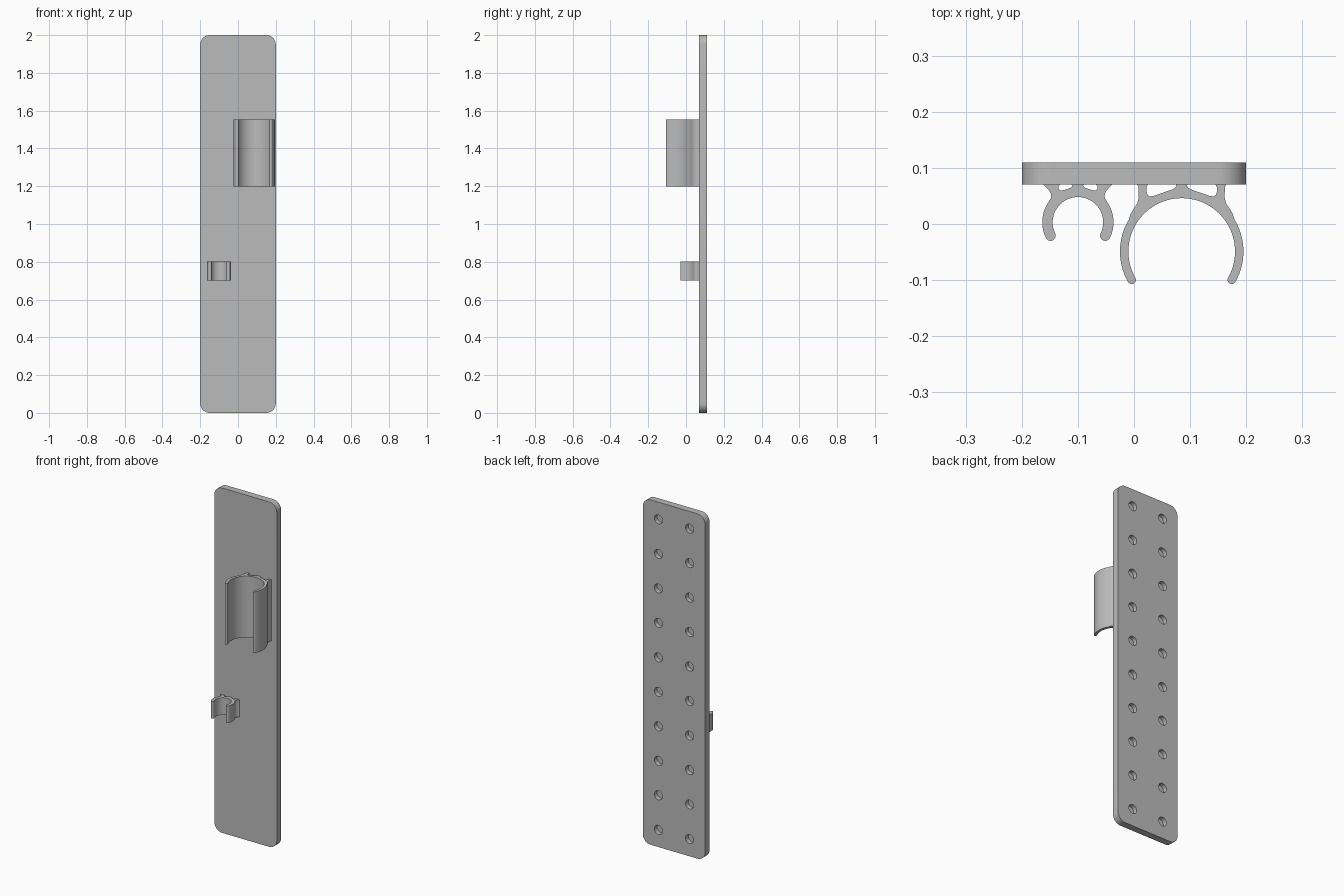
import bpy, bmesh, math
from math import cos, sin, radians

old = bpy.data.objects.get("Cube")
if old:
    bpy.data.objects.remove(old, do_unlink=True)

GREY = (0.5, 0.5, 0.5, 1)
grey = bpy.data.materials.new("matte grey")
grey.use_nodes = True
grey.diffuse_color = GREY
grey.node_tree.nodes["Principled BSDF"].inputs["Base Color"].default_value = GREY

PLATE_FRONT, PLATE_BACK = 0.07, 0.11


def arc(cx, cy, r, a0, a1, n):
    steps = [radians(a0 + (a1 - a0) * i / n) for i in range(n + 1)]
    return [(cx + r * cos(a), cy + r * sin(a)) for a in steps]


def make_object(name, bm):
    bmesh.ops.recalc_face_normals(bm, faces=bm.faces)
    mesh = bpy.data.meshes.new(name)
    bm.to_mesh(mesh)
    bm.free()
    mesh.materials.append(grey)
    ob = bpy.data.objects.new(name, mesh)
    bpy.context.collection.objects.link(ob)
    return ob


def prism(name, points, shift):
    """Extrude a closed outline of 3D points along a vector."""
    bm = bmesh.new()
    face = bm.faces.new([bm.verts.new(p) for p in points])
    ext = bmesh.ops.extrude_face_region(bm, geom=[face], use_keep_orig=True)
    moved = [v for v in ext["geom"] if isinstance(v, bmesh.types.BMVert)]
    bmesh.ops.translate(bm, verts=moved, vec=shift)
    return make_object(name, bm)


def smooth(ob):
    bpy.ops.object.select_all(action="DESELECT")
    ob.select_set(True)
    bpy.context.view_layer.objects.active = ob
    bpy.ops.object.shade_smooth_by_angle(angle=radians(35))


# Back plate with rounded corners
outline = []
for cx, cz, start in ((0.15, 1.95, 0), (-0.15, 1.95, 90), (-0.15, 0.05, 180), (0.15, 0.05, 270)):
    outline += arc(cx, cz, 0.05, start, start + 90, 10)
plate = prism("back_plate", [(x, PLATE_FRONT, z) for x, z in outline],
              (0, PLATE_BACK - PLATE_FRONT, 0))

# Two columns of blind round holes in the back
HOLE_RADIUS, HOLE_DEPTH = 0.026, 0.025
bm = bmesh.new()
for x in (-0.1, 0.1):
    for row in range(10):
        rim = [bm.verts.new((px, PLATE_BACK - HOLE_DEPTH, pz))
               for px, pz in arc(x, 0.1 + 0.2 * row, HOLE_RADIUS, 0, 345, 23)]
        ext = bmesh.ops.extrude_face_region(bm, geom=[bm.faces.new(rim)], use_keep_orig=True)
        bmesh.ops.translate(bm, vec=(0, 0.05, 0),
                            verts=[v for v in ext["geom"] if isinstance(v, bmesh.types.BMVert)])
cutter = make_object("hole_cutter", bm)
cutter.hide_render = True
mod = plate.modifiers.new("holes", "BOOLEAN")
mod.object = cutter
mod.operation = "DIFFERENCE"
mod.solver = "EXACT"
smooth(plate)
bpy.ops.object.modifier_move_to_index(modifier="holes", index=0)
bpy.ops.object.modifier_apply(modifier="holes")
bpy.data.objects.remove(cutter, do_unlink=True)


# Open spring clip: half outline from the middle strut round to the inside, then mirrored
def clip(name, cx, cy, outer, inner, struts, start, end, z0, z1):
    mid, tip = (outer + inner) / 2, (outer - inner) / 2
    half = list(struts)
    half += arc(0, 0, outer, start, -end, 28)
    half += arc(mid * cos(radians(end)), -mid * sin(radians(end)), tip, -end, -end - 180, 10)[1:-1]
    half += arc(0, 0, inner, -end, 90, 40)
    mirrored = [(-x, y) for x, y in reversed(half[:-1])]
    ob = prism(name, [(cx + x, cy + y, z0) for x, y in half + mirrored], (0, 0, z1 - z0))
    smooth(ob)


large_struts = [(0.011, 0.12), (0.009, 0.117), (0.012, 0.113), (0.018, 0.110), (0.03, 0.106),
                (0.05, 0.099), (0.057, 0.098), (0.061, 0.101), (0.063, 0.107), (0.063, 0.114),
                (0.060, 0.12), (0.080, 0.12), (0.077, 0.115), (0.0765, 0.096), (0.079, 0.086),
                (0.085, 0.077), (0.091, 0.067)]
small_struts = [(0.012, 0.068), (0.009, 0.065), (0.012, 0.062), (0.020, 0.059), (0.027, 0.057),
                (0.032, 0.057), (0.035, 0.060), (0.035, 0.064), (0.031, 0.068), (0.062, 0.068),
                (0.055, 0.061), (0.050, 0.055), (0.0475, 0.049), (0.048, 0.043), (0.052, 0.037)]
clip("large_clip", 0.085, -0.049, 0.11, 0.095, large_struts, 31, 29.5, 1.198, 1.553)
clip("small_clip", -0.1, 0.003, 0.0635, 0.045, small_struts, 29, 26, 0.702, 0.802)
